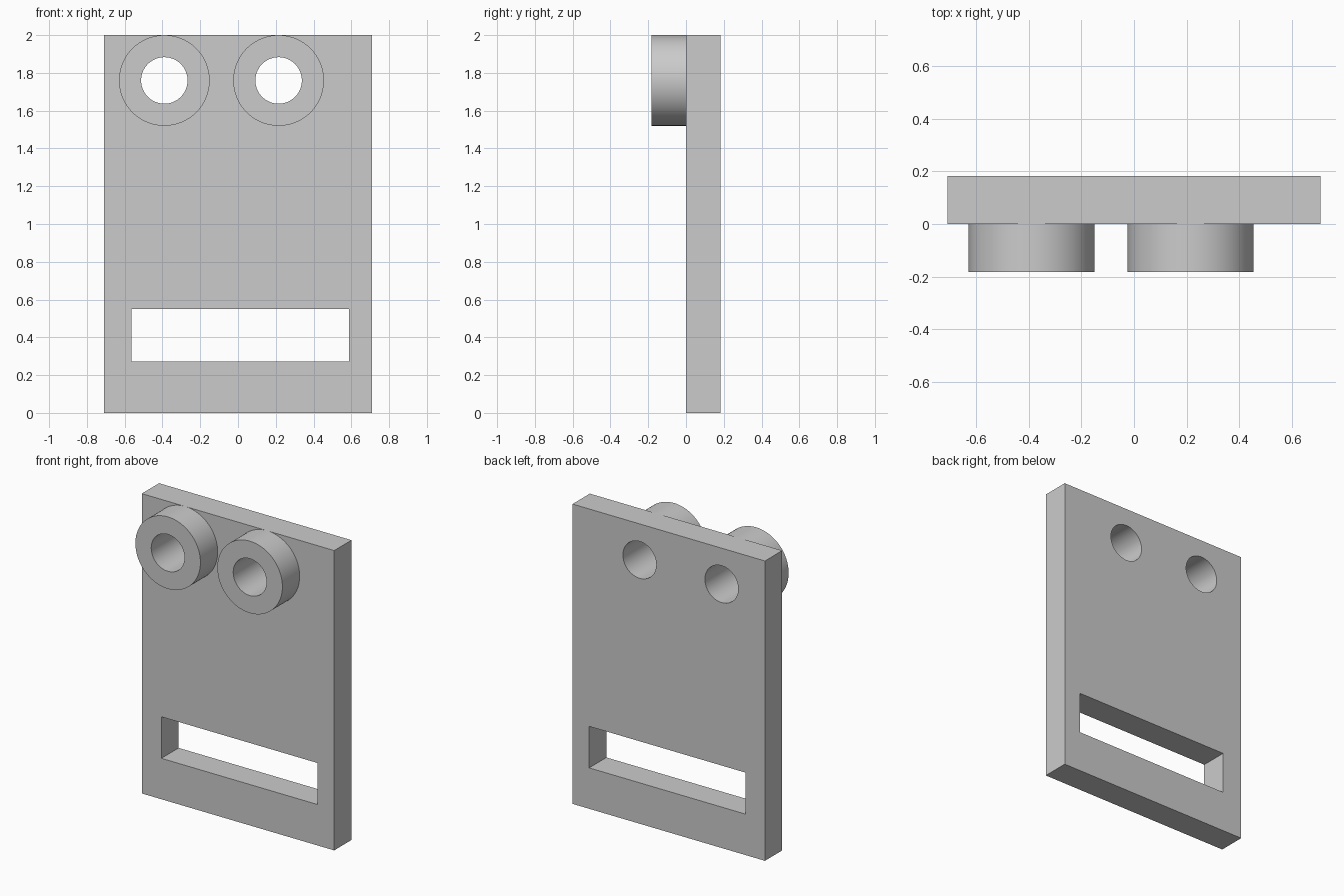
import bpy
import math

if "Cube" in bpy.data.objects:
    bpy.data.objects.remove(bpy.data.objects["Cube"], do_unlink=True)

DEPTH = 0.182          # thickness of the plate and length of each boss
HOLE_Z = 1.76
HOLE_XS = {"right": -0.39, "left": 0.215}
BOSS_RADIUS, HOLE_RADIUS = 0.24, 0.123

grey = bpy.data.materials.new("light grey")
grey.use_nodes = True
grey.diffuse_color = (0.6, 0.6, 0.6, 1)
grey.node_tree.nodes["Principled BSDF"].inputs["Base Color"].default_value = (0.6, 0.6, 0.6, 1)


def box(name, x0, x1, y0, y1, z0, z1):
    bpy.ops.mesh.primitive_cube_add(size=1, location=((x0 + x1) / 2, (y0 + y1) / 2, (z0 + z1) / 2))
    obj = bpy.context.object
    obj.name = name
    obj.scale = (x1 - x0, y1 - y0, z1 - z0)
    bpy.ops.object.transform_apply(location=False, rotation=False, scale=True)
    obj.data.materials.append(grey)
    return obj


def rod(name, x, radius, y0, y1):
    bpy.ops.mesh.primitive_cylinder_add(vertices=96, radius=radius, depth=y1 - y0,
                                        location=(x, (y0 + y1) / 2, HOLE_Z),
                                        rotation=(math.pi / 2, 0, 0))
    obj = bpy.context.object
    obj.name = name
    obj.data.materials.append(grey)
    return obj


def cut(target, cutter):
    mod = target.modifiers.new("cut", "BOOLEAN")
    mod.operation = "DIFFERENCE"
    mod.solver = "EXACT"
    mod.object = cutter
    bpy.context.view_layer.objects.active = target
    bpy.ops.object.modifier_apply(modifier=mod.name)


def smooth(obj):
    bpy.ops.object.select_all(action="DESELECT")
    obj.select_set(True)
    bpy.context.view_layer.objects.active = obj
    bpy.ops.object.shade_smooth_by_angle(angle=math.radians(30))


# Flat plate with a wide slot near the bottom
plate = box("plate", -0.71, 0.71, 0, DEPTH, 0, 2)
slot = box("slot_cutter", -0.565, 0.587, -0.1, DEPTH + 0.1, 0.273, 0.55)
cut(plate, slot)
bpy.data.objects.remove(slot, do_unlink=True)

# Two round bosses on the front, bored right through the plate
for side, x in HOLE_XS.items():
    boss = rod(side + "_boss", x, BOSS_RADIUS, -DEPTH, 0)
    bore = rod(side + "_bore_cutter", x, HOLE_RADIUS, -DEPTH - 0.1, DEPTH + 0.1)
    cut(boss, bore)
    cut(plate, bore)
    bpy.data.objects.remove(bore, do_unlink=True)
    smooth(boss)
smooth(plate)
